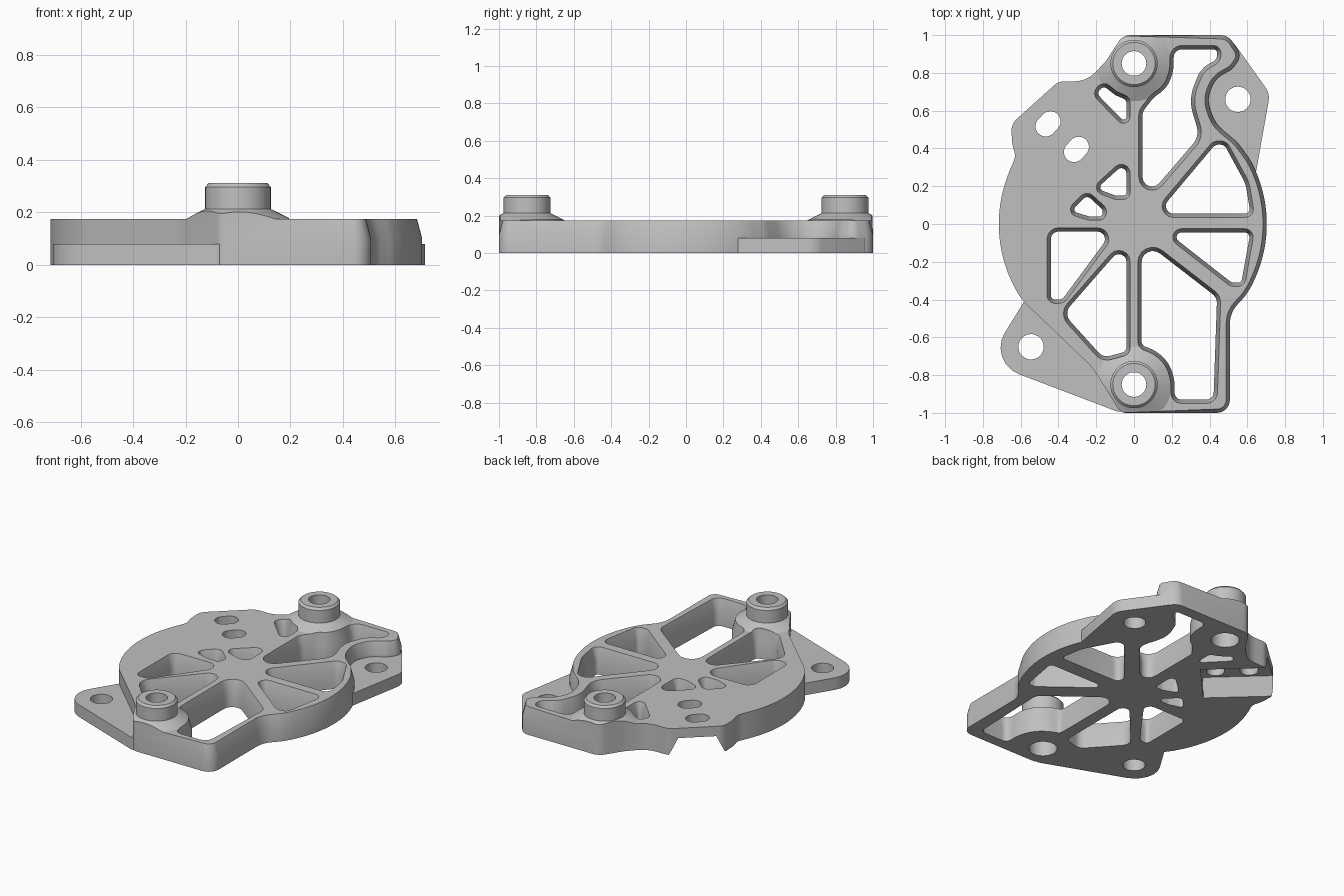
import bpy, bmesh, math
from mathutils import Vector

if "Cube" in bpy.data.objects:
    bpy.data.objects.remove(bpy.data.objects["Cube"], do_unlink=True)

metal = bpy.data.materials.new("grey_metal")
metal.use_nodes = True
GREY = (0.53, 0.53, 0.53, 1)
metal.diffuse_color = GREY
metal.node_tree.nodes["Principled BSDF"].inputs["Base Color"].default_value = GREY

TOP, EDGE, TAB = 0.175, 0.1, 0.08    # plate top, start of edge draft, tab height
DRAFT = 0.02


def rounded(points, radius, steps=6):
    """Counter-clockwise outline with filleted corners; points are (x, y[, r])."""
    pts = [Vector(p[:2]) for p in points]
    rad = [p[2] if len(p) > 2 else radius for p in points]
    n = len(pts)
    if sum(pts[i].cross(pts[(i + 1) % n]) for i in range(n)) < 0:
        pts.reverse()
        rad.reverse()
    out = []
    for i, p in enumerate(pts):
        a, b = pts[i - 1] - p, pts[(i + 1) % n] - p
        half = a.angle(b) / 2
        if half > 1.55:
            out.append(p)
            continue
        t = min(rad[i] / math.tan(half), 0.47 * min(a.length, b.length))
        r = t * math.tan(half)
        centre = p + (a.normalized() + b.normalized()).normalized() * (r / math.sin(half))
        s = p + a.normalized() * t - centre
        e = p + b.normalized() * t - centre
        sweep = s.angle_signed(e)
        for k in range(steps + 1):
            ang = -sweep * k / steps
            c, sn = math.cos(ang), math.sin(ang)
            out.append(centre + Vector((s.x * c - s.y * sn, s.x * sn + s.y * c)))
    return out


def offset(ring, dist):
    """Move a ring outwards by dist, a function of the point."""
    out = []
    for i, p in enumerate(ring):
        d = (ring[(i + 1) % len(ring)] - p).normalized() + (p - ring[i - 1]).normalized()
        d.normalize()
        out.append(p + Vector((d.y, -d.x)) * dist(p))
    return out


def loft(name, layers):
    """Closed solid through (ring, z) layers with equal vertex counts."""
    bm = bmesh.new()
    rings = [[bm.verts.new((p.x, p.y, z)) for p in ring] for ring, z in layers]
    bm.faces.new(rings[0][::-1])
    bm.faces.new(rings[-1])
    for low, high in zip(rings, rings[1:]):
        for i in range(len(low)):
            j = (i + 1) % len(low)
            bm.faces.new((low[i], low[j], high[j], high[i]))
    bmesh.ops.recalc_face_normals(bm, faces=bm.faces)
    mesh = bpy.data.meshes.new(name)
    bm.to_mesh(mesh)
    bm.free()
    mesh.materials.append(metal)
    obj = bpy.data.objects.new(name, mesh)
    bpy.context.collection.objects.link(obj)
    return obj


def circle(x, y, r, n=48):
    return [Vector((x + r * math.cos(2 * math.pi * i / n), y + r * math.sin(2 * math.pi * i / n)))
            for i in range(n)]


def combine(target, other, operation):
    mod = target.modifiers.new("combine", 'BOOLEAN')
    mod.operation, mod.solver, mod.object = operation, 'EXACT', other
    bpy.context.view_layer.objects.active = target
    bpy.ops.object.modifier_apply(modifier=mod.name)
    bpy.data.objects.remove(other, do_unlink=True)


def arc(r, start, end, n):
    return [(r * math.cos(math.radians(start + (end - start) * i / n)),
             r * math.sin(math.radians(start + (end - start) * i / n)), 1) for i in range(n + 1)]


# Main plate outline: straight front and back, round flanks, scooped back corner
outline = rounded(
    [(-.07, -1, .05), (.508, -1, .07), (.508, -.47, .2), (.59, -.38, .2)]
    + arc(.704, -28, 28, 8)
    + [(.55, .43), (.43, .53), (.385, .66), (.43, .77), (.52, .82, .08),
       (.57, .89, .08), (.5, 1, .08), (-.06, 1, .08), (-.15, .86), (-.25, .755),
       (-.4, .755, .08), (-.65, .53, .08), (-.645, .42), (-.625, .36)]
    + arc(.717, 156, 214, 8) + [(-.22, -.76, .3)], .2)
inset = offset(outline, lambda p: -DRAFT * min(1, max(0, (p.x + .05) / .15)))
plate = loft("mounting_plate", [(outline, 0), (outline, EDGE), (inset, TOP)])

# Thin mounting tabs on opposite corners
front_tab = rounded([(-.575, -.4, .01), (-.78, -.73, .15), (-.07, -1, .03),
                     (0, -.9, .01), (-.15, -.75, .01), (-.5, -.38, .01)], .1)
back_tab = rounded([(.52, .97, .02), (.72, .69, .1), (.645, .27, .01), (.5, .35, .01),
                    (.35, .58, .01), (.36, .76, .01), (.45, .9, .01)], .1)
for ring in (front_tab, back_tab):
    combine(plate, loft("tab", [(ring, 0), (ring, TAB)]), 'UNION')

# Raised bosses on conical feet, feet trimmed to the plate edge
for side in (-1, 1):
    y = .85 * side
    foot = loft("foot", [(circle(0, y, .24), .155), (circle(0, y, .125), .213)])
    combine(foot, loft("trim", [(inset, .1), (inset, .4)]), 'INTERSECT')
    combine(plate, foot, 'UNION')
    boss = loft("boss", [(circle(0, y, .125), .12), (circle(0, y, .125), .297),
                         (circle(0, y, .112), .311)])
    combine(plate, boss, 'UNION')
    # Bolt bore, wider from below
    bore = loft("bore", [(circle(0, y, .085), -.1), (circle(0, y, .085), .16),
                         (circle(0, y, .065), .161), (circle(0, y, .065), .4)])
    combine(plate, bore, 'DIFFERENCE')

# Weight-saving pockets between the spokes, walls flaring near the top
pockets = [
    [(-.46, -.02), (-.46, -.42), (-.37, -.42), (-.075, -.02)],
    [(-.02, -.04), (-.40, -.475, .08), (-.17, -.73, .08), (-.02, -.69, .05)],
    [(.02, -.04, .08), (.46, -.38, .08), (.44, -.95), (.195, -.95),
     (.195, -.83, .2), (.17, -.75, .2), (.11, -.69, .2), (.02, -.655, .05)],
    [(.12, -.025, .045), (.51, -.33), (.585, -.33), (.64, -.025, .045)],
    [(.08, .035), (.64, .035, .045), (.61, .22, .2), (.49, .44), (.42, .44)],
    [(.025, .06, .07), (.37, .46, .12), (.31, .66, .2), (.37, .81, .12), (.46, .86),
     (.46, .945), (.19, .945, .08), (.19, .81, .2), (.155, .73, .2), (.09, .685, .2),
     (.025, .6, .08)],
    [(-.225, .69), (-.165, .76), (-.09, .70), (-.02, .67), (-.02, .48)],
    [(-.02, .375), (-.02, .13), (-.1, .13), (-.235, .18)],
    [(-.37, .06), (-.25, .18), (-.14, .08), (-.155, .02), (-.24, .02)],
]
for i, corners in enumerate(pockets):
    ring = rounded(corners, .06 if i < 6 else .047)
    small = offset(ring, lambda p: -DRAFT)
    combine(plate, loft("pocket", [(small, -.1), (small, EDGE), (ring, TOP), (ring, .25)]),
            'DIFFERENCE')

# Bolt holes in the tabs
for x, y in ((-.545, -.65), (.55, .66)):
    hole = circle(x, y, .067)
    combine(plate, loft("hole", [(hole, -.1), (hole, .3)]), 'DIFFERENCE')

# Tapered channel under the back corner, open at the rim
along, across = Vector((-.73, .68)), Vector((.68, .73))
start = Vector((-.23, .36))


def channel_ring(half):
    return [start + across * half, start + along * .6 + across * half,
            start + along * .6 - across * half, start - across * half]


combine(plate, loft("channel", [(channel_ring(.175), -.01), (channel_ring(.115), .11)]),
        'DIFFERENCE')

# Short adjustment slots above the channel
for centre in (Vector((-.455, .53)), Vector((-.305, .395))):
    ring = [p + across * (.018 if (p - centre).dot(across) > 0 else -.018)
            for p in circle(centre.x, centre.y, .054, 32)]
    combine(plate, loft("slot", [(ring, -.1), (ring, .3)]), 'DIFFERENCE')

bpy.ops.object.select_all(action='DESELECT')
plate.select_set(True)
bpy.context.view_layer.objects.active = plate
bpy.ops.object.shade_smooth_by_angle(angle=math.radians(25))
